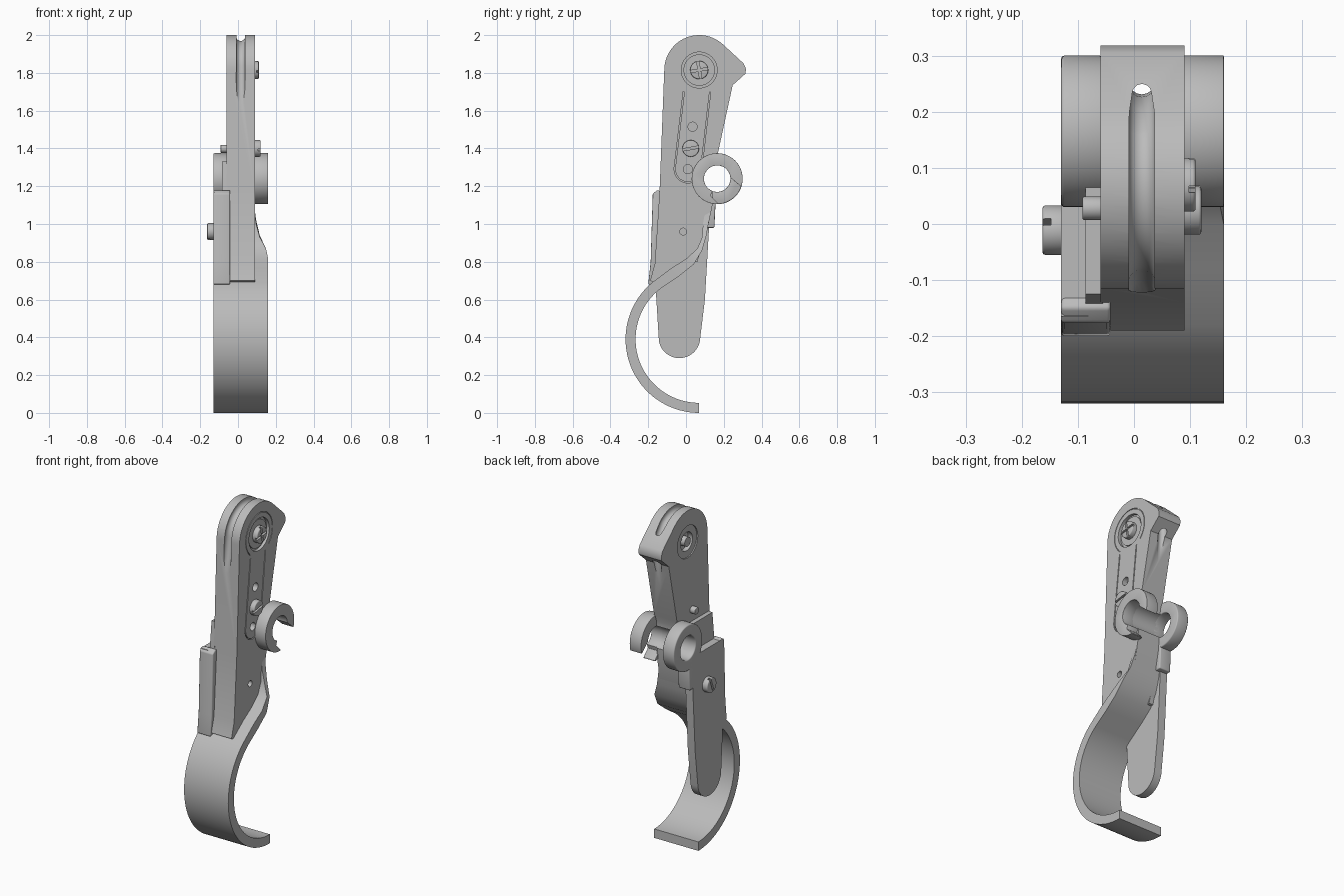
import bpy, bmesh
from math import cos, sin, radians, pi

if "Cube" in bpy.data.objects:
    bpy.data.objects.remove(bpy.data.objects["Cube"])

grey = bpy.data.materials.new("plain grey metal")
grey.use_nodes = True
grey.diffuse_color = (0.5, 0.5, 0.5, 1)
grey.node_tree.nodes["Principled BSDF"].inputs["Base Color"].default_value = (0.5, 0.5, 0.5, 1)


def finish(name, bm):
    bmesh.ops.recalc_face_normals(bm, faces=bm.faces)
    mesh = bpy.data.meshes.new(name)
    bm.to_mesh(mesh)
    bm.free()
    mesh.materials.append(grey)
    ob = bpy.data.objects.new(name, mesh)
    bpy.context.collection.objects.link(ob)
    return ob


def arc(cy, cz, r, a0, a1, n):
    steps = [radians(a0 + (a1 - a0) * i / n) for i in range(n + 1)]
    return [(cy + r * cos(a), cz + r * sin(a)) for a in steps]


def prism(name, pts, x0, x1):
    """Side profile of (y, z) points pushed along x."""
    bm = bmesh.new()
    rows = [[bm.verts.new((x, y, z)) for y, z in pts] for x in (x0, x1)]
    bm.faces.new(rows[0])
    bm.faces.new(rows[1])
    for i in range(len(pts)):
        j = (i + 1) % len(pts)
        bm.faces.new((rows[0][i], rows[0][j], rows[1][j], rows[1][i]))
    return finish(name, bm)


def disc(name, c, r, x0, x1):
    return prism(name, arc(*c, r, 0, 352.5, 47), x0, x1)


def loft(name, rings):
    """Closed solid through a row of equal rings of 3D points."""
    bm = bmesh.new()
    rows = [[bm.verts.new(p) for p in ring] for ring in rings]
    n = len(rows[0])
    for a, b in zip(rows, rows[1:]):
        for i in range(n):
            j = (i + 1) % n
            bm.faces.new((a[i], a[j], b[j], b[i]))
    bm.faces.new(rows[0])
    bm.faces.new(rows[-1])
    return finish(name, bm)


def strip(name, outer, inner, lows, highs):
    return loft(name, [[(l, *o), (h, *o), (h, *i), (l, *i)]
                       for o, i, l, h in zip(outer, inner, lows, highs)])


def apply(ob, mod):
    bpy.context.view_layer.objects.active = ob
    bpy.ops.object.modifier_apply(modifier=mod.name)


def cut(ob, *cutters):
    for c in cutters:
        c.hide_render = True
        mod = ob.modifiers.new("cut", "BOOLEAN")
        mod.operation, mod.solver, mod.object = "DIFFERENCE", "EXACT", c
        apply(ob, mod)
        bpy.data.objects.remove(c)


def soften(ob, width):
    mod = ob.modifiers.new("soft edge", "BEVEL")
    mod.width, mod.segments, mod.limit_method = width, 3, "ANGLE"
    mod.angle_limit = radians(40)
    apply(ob, mod)


PIVOT, BORE = (0.07, 1.815), (0.165, 1.24)


def bore():
    return disc("bore_cutter", BORE, 0.07, -0.3, 0.3)


# Main body with rounded head and rear beak
outline = arc(*PIVOT, 0.185, 180, 48, 32) + [
    (0.305, 1.85), (0.318, 1.82), (0.314, 1.795), (0.247, 1.735), (0.17, 1.38),
    (0.155, 1.34), (0.14, 1.1), (0.115, 0.98), (0.085, 0.87), (0.03, 0.78),
    (-0.06, 0.715), (-0.13, 0.67), (-0.19, 0.7), (-0.165, 0.79), (-0.14, 1.17)]
body = prism("main_body", outline, -0.06, 0.09)

# Cable groove over the head, passing out below the beak
path = [(-0.15, 1.62), (-0.126, 1.72)] + arc(*PIVOT, 0.178, 175, 50, 24) + [
    (0.225, 1.90), (0.25, 1.83), (0.255, 1.75), (0.25, 1.68), (0.235, 1.55)]
rings = []
for k, (y, z) in enumerate(path):
    a, b = path[max(k - 1, 0)], path[min(k + 1, len(path) - 1)]
    dy, dz = b[0] - a[0], b[1] - a[1]
    d = (dy * dy + dz * dz) ** 0.5
    rings.append([(0.014 + 0.024 * cos(t), y - dz / d * 0.024 * sin(t), z + dy / d * 0.024 * sin(t))
                  for t in [2 * pi * i / 16 for i in range(16)]])
cut(body, loft("cable_cutter", rings), bore())

# Fine seam around the inlaid arm and the pivot cap
angles = [174] + [174 + 15 * i for i in range(13)] + [354]
centres = [(0.058, 1.693)] + [(0.01, 1.29)] * 13 + [(0.058, 1.707)]


def seam(r):
    return [(c[0] + r * cos(radians(a)), c[1] + r * sin(radians(a))) for c, a in zip(centres, angles)]


cut(body, strip("arm_seam", seam(0.073), seam(0.067), [0.082] * 15, [0.1] * 15))
cap = [arc(*PIVOT, r, -45, 230, 40) for r in (0.127, 0.123)]
cut(body, strip("cap_seam", *cap, [0.085] * 41, [0.1] * 41))

# Recesses and small holes on both sides
cut(body, disc("recess", PIVOT, 0.095, 0.072, 0.1),
    disc("far_recess", PIVOT, 0.095, -0.1, -0.053),
    disc("far_hole", PIVOT, 0.055, -0.1, -0.025))
for c, r in (((0.035, 1.515), 0.024), ((0.01, 1.29), 0.024), ((-0.015, 0.96), 0.018)):
    cut(body, disc("hole", c, r, 0.06, 0.1))
washer = disc("pivot_washer", PIVOT, 0.083, 0.065, 0.08)

# Curved hook band that flares out below the body
outer = arc(0.07, 0.39, 0.39, 270, 130, 36) + [
    (-0.08, 0.765), (0.0, 0.815), (0.06, 0.87), (0.085, 0.93), (0.09, 1.0), (0.1, 1.06)]
inner = arc(0.07, 0.39, 0.337, 270, 126, 36) + [
    (-0.04, 0.722), (0.04, 0.785), (0.085, 0.86), (0.108, 0.94), (0.122, 1.02), (0.133, 1.08)]
lows = [-0.13] * 39 + [-0.1] * 4
highs = [0.16] * 39 + [0.148, 0.115, 0.096, 0.088]
strip("hook_band", outer, inner, lows, highs)

# Side blade, backing plate, front lip and rear tab
blade = prism("side_blade", arc(-0.035, 0.4, 0.11, 190, 352, 24) + [
    (0.1, 0.6), (0.122, 0.98), (0.13, 1.17), (-0.165, 1.17), (-0.163, 0.7)], -0.13, -0.082)
cut(blade, bore())
plate = prism("backing_plate", [(-0.165, 0.75), (0.06, 0.8), (0.12, 1.0), (0.14, 1.17),
                                (0.09, 1.33), (-0.125, 1.33), (-0.142, 1.17)], -0.086, -0.055)
cut(plate, bore())
lip = prism("front_lip", [(-0.16, 0.68), (-0.2, 0.68), (-0.187, 0.8), (-0.176, 1.16),
                          (-0.15, 1.18), (-0.13, 1.17)], -0.13, -0.042)
soften(lip, 0.006)
tab = prism("rear_tab", [(0.09, 0.98), (0.15, 0.98), (0.158, 1.14), (0.09, 1.14)], -0.13, -0.055)
soften(tab, 0.006)

# Paired clamp rings, one of them open at the lower rear
closed_ring = disc("closed_ring", BORE, 0.135, -0.13, -0.055)
open_ring = disc("open_ring", BORE, 0.135, 0.085, 0.16)
for ring in (closed_ring, open_ring):
    cut(ring, bore())
cut(open_ring, prism("mouth", [(0.165, 1.24), (0.23, 1.25), (0.36, 1.14), (0.36, 1.0),
                               (0.17, 1.0), (0.17, 1.11), (0.13, 1.15)], 0.08, 0.2))
for ring in (closed_ring, open_ring):
    soften(ring, 0.006)


# Screws and pins
def slot(c, turn, x0, x1, w=0.006):
    a = radians(turn)
    along, across = (cos(a) * 0.08, sin(a) * 0.08), (-sin(a) * w, cos(a) * w)
    pts = [(c[0] + s * along[0] + t * across[0], c[1] + s * along[1] + t * across[1])
           for s, t in ((-1, -1), (1, -1), (1, 1), (-1, 1))]
    return prism("slot_cutter", pts, x0, x1)


pivot_screw = disc("pivot_screw", PIVOT, 0.048, 0.06, 0.11)
soften(pivot_screw, 0.006)
cut(pivot_screw, slot(PIVOT, 10, 0.098, 0.13), slot(PIVOT, 100, 0.098, 0.13))
arm_screw = disc("arm_screw", (0.025, 1.4), 0.044, 0.07, 0.12)
soften(arm_screw, 0.005)
cut(arm_screw, slot((0.025, 1.4), 10, 0.105, 0.13))
blade_screw = disc("blade_screw", (-0.011, 0.96), 0.044, -0.163, -0.12)
soften(blade_screw, 0.005)
cut(blade_screw, slot((-0.011, 0.96), 70, -0.18, -0.148))
stop_pin = disc("stop_pin", (0.028, 1.398), 0.021, -0.092, -0.05)
soften(stop_pin, 0.004)
disc("pivot_pin", PIVOT, 0.028, -0.06, 0.0)

# Smooth curves with crisp edges
bpy.ops.object.select_all(action="DESELECT")
for ob in bpy.context.scene.objects:
    if ob.type == "MESH" and grey.name in ob.data.materials:
        ob.select_set(True)
        bpy.context.view_layer.objects.active = ob
bpy.ops.object.shade_smooth_by_angle(angle=radians(35))
